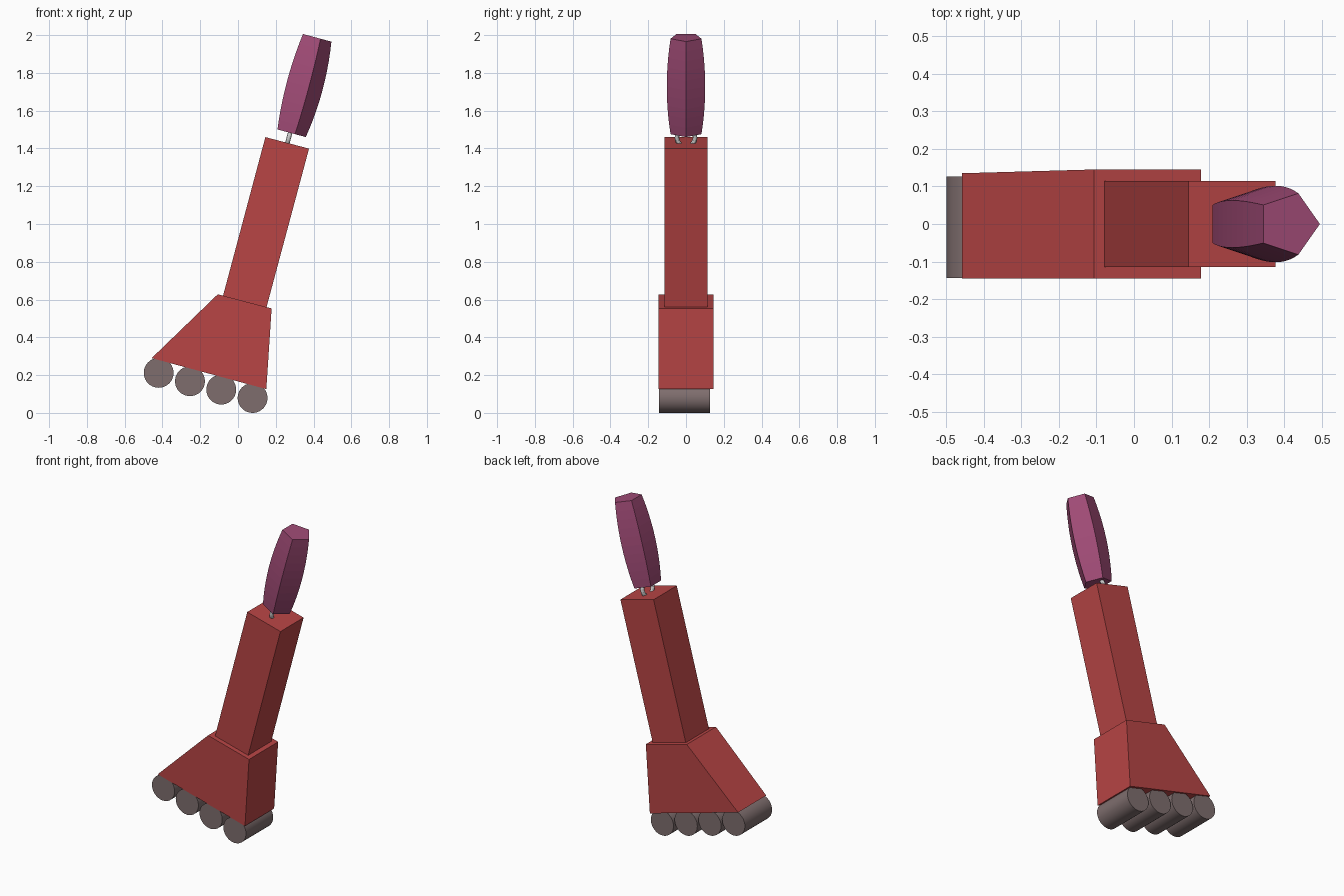
import bpy, bmesh, math
from mathutils import Vector, Matrix

if "Cube" in bpy.data.objects:
    bpy.data.objects.remove(bpy.data.objects["Cube"])

TILT = Matrix.Rotation(math.radians(15), 4, 'Y')


def material(name, rgb):
    m = bpy.data.materials.new(name)
    m.diffuse_color = (*rgb, 1)
    m.use_nodes = True
    m.node_tree.nodes["Principled BSDF"].inputs["Base Color"].default_value = m.diffuse_color
    return m


red = material("red", (0.48, 0.06, 0.06))
purple = material("purple", (0.35, 0.07, 0.18))
brown = material("warm_grey", (0.21, 0.155, 0.155))


def mesh_from_rings(name, rings, mat):
    """Skin a stack of equal-sized closed rings and cap both ends."""
    bm = bmesh.new()
    vs = [[bm.verts.new(p) for p in r] for r in rings]
    n = len(vs[0])
    for a, b in zip(vs, vs[1:]):
        for i in range(n):
            j = (i + 1) % n
            bm.faces.new((a[i], a[j], b[j], b[i]))
    bm.faces.new(vs[0])
    bm.faces.new(vs[-1])
    bmesh.ops.recalc_face_normals(bm, faces=bm.faces)
    me = bpy.data.meshes.new(name)
    bm.to_mesh(me)
    bm.free()
    me.materials.append(mat)
    ob = bpy.data.objects.new(name, me)
    bpy.context.collection.objects.link(ob)
    return ob


def slab(name, profile, half, mat):
    """Extrude an x-z profile along y."""
    return mesh_from_rings(name, [[(x, y, z) for x, z in profile] for y in (-half, half)], mat)


# Flared foot, with its back toe corner pulled in slightly
foot = slab("foot", [(-0.457, 0.29), (0.15, 0.126), (0.178, 0.553), (-0.107, 0.628)], 0.145, red)
for v in foot.data.vertices:
    if v.co.x < -0.4 and v.co.y > 0:
        v.co.y = 0.135

# Square shaft
slab("shaft", [(-0.08, 0.617), (0.15, 0.556), (0.376, 1.399), (0.145, 1.46)], 0.115, red)

# Rollers under the foot
for i in range(4):
    t = i / 3
    bpy.ops.mesh.primitive_cylinder_add(
        vertices=40, radius=0.079, depth=0.27, rotation=(math.pi / 2, 0, 0),
        location=(-0.42 + 0.497 * t, -0.008, 0.212 - 0.133 * t))
    ob = bpy.context.object
    ob.name = f"roller_{i + 1}"
    ob.data.materials.append(brown)
    bpy.ops.object.shade_smooth_by_angle()

# Bulging five-sided handle
STEPS, base = 10, Vector((0.276, 0, 1.4825))
rings = []
for k in range(STEPS + 1):
    t = k / STEPS
    r = 0.086 + 0.021 * (1 - (2 * t - 1) ** 2)
    rings.append([base + TILT @ Vector((r * math.cos(a), r * math.sin(a), 0.523 * t))
                  for a in (math.tau * i / 5 for i in range(5))])
mesh_from_rings("handle", rings, purple)

# Ring linking handle and shaft
bpy.ops.mesh.primitive_torus_add(
    major_radius=0.048, minor_radius=0.012, major_segments=32, minor_segments=12)
link = bpy.context.object
link.name = "link_ring"
link.matrix_world = (Matrix.Translation((0.269, 0, 1.457)) @ TILT
                     @ Matrix.Rotation(math.pi / 2, 4, 'Y'))
bpy.ops.object.shade_smooth_by_angle()
